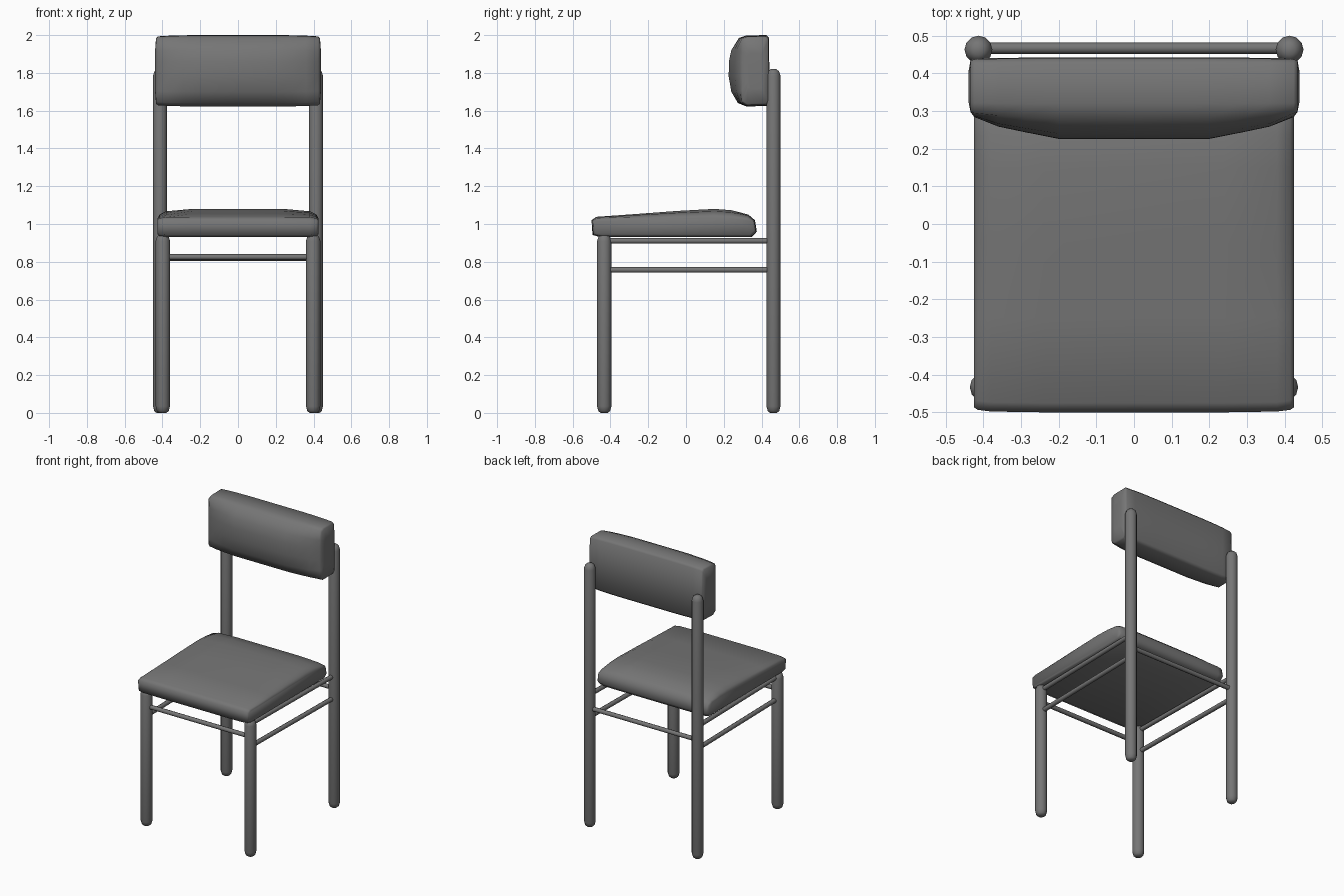
import bpy, math
from mathutils import Vector

if "Cube" in bpy.data.objects:
    bpy.data.objects.remove(bpy.data.objects["Cube"])

grey = bpy.data.materials.new("dark_grey")
grey.diffuse_color = (.18, .18, .18, 1)
grey.use_nodes = True
grey.node_tree.nodes["Principled BSDF"].inputs["Base Color"].default_value = grey.diffuse_color


def make_object(name, verts, faces, angle):
    mesh = bpy.data.meshes.new(name)
    mesh.from_pydata(verts, [], faces)
    mesh.update()
    mesh.materials.append(grey)
    ob = bpy.data.objects.new(name, mesh)
    bpy.context.collection.objects.link(ob)
    bpy.ops.object.select_all(action='DESELECT')
    ob.select_set(True)
    bpy.context.view_layer.objects.active = ob
    bpy.ops.object.mode_set(mode='EDIT')
    bpy.ops.mesh.select_all(action='SELECT')
    bpy.ops.mesh.normals_make_consistent(inside=False)
    bpy.ops.object.mode_set(mode='OBJECT')
    bpy.ops.object.shade_smooth_by_angle(angle=math.radians(angle))
    return ob


def loft(name, rings, angle=50):
    """Skin equal-length closed rings and cap both ends."""
    n = len(rings[0])
    verts = [v for r in rings for v in r]
    faces = [(i * n + j, i * n + (j + 1) % n, (i + 1) * n + (j + 1) % n, (i + 1) * n + j)
             for i in range(len(rings) - 1) for j in range(n)]
    faces += [tuple(range(n)), tuple(range(len(verts) - n, len(verts)))]
    return make_object(name, verts, faces, angle)


def rod(name, start, end, profile, sides):
    """Round bar; profile holds (distance from start, radius) pairs."""
    axis = (Vector(end) - Vector(start)).normalized()
    turn = axis.to_track_quat('Z', 'Y')
    step = 2 * math.pi / sides
    rings = [[Vector(start) + turn @ Vector((r * math.cos(k * step), r * math.sin(k * step), d))
              for k in range(sides)] for d, r in profile]
    return loft(name, rings)


def leg(name, x, y, height, r):
    prof = [(0, r * .5), (.01, r * .82), (.035, r), (height - .035, r),
            (height - .012, r * .8), (height, r * .4)]
    rod(name, (x, y, 0), (x, y, height), prof, 12)


def rail(name, start, end):
    length = (Vector(end) - Vector(start)).length
    rod(name, start, end, [(0, .015), (length, .015)], 8)


def mirrored(stations):
    return [(-t[0], *t[1:]) for t in stations] + list(reversed(stations[:-1]))


# Legs and side rails
for side, s in (("left", -1), ("right", 1)):
    leg(f"front_leg_{side}", s * .398, -.433, .945, .038)
    leg(f"back_leg_{side}", s * .413, .463, 1.82, .037)
    for level, z in (("lower", .757), ("upper", .911)):
        rail(f"side_rail_{level}_{side}", (s * .398, -.433, z), (s * .413, .463, z))

# Front and back rails
rail("front_rail", (-.40, -.433, .825), (.40, -.433, .825))
rail("back_rail", (-.41, .467, .82), (.41, .467, .82))

# Seat cushion: side profile (y, z), crown flattening toward the sides
seat_profile = [(-.46, .932), (-.495, .942), (-.5, 1.02), (-.475, 1.038), (-.25, 1.054),
                (-.05, 1.069), (.15, 1.08), (.24, 1.073), (.33, 1.05), (.365, 1.02),
                (.375, .96), (.35, .932)]
seat_stations = [(.425, .97, .25, .012), (.415, .985, .5, .004), (.38, .995, .75, 0),
                 (.24, 1, 1, 0), (0, 1, 1, 0)]
rings = []
for x, scale, crown, inset in mirrored(seat_stations):
    ring = []
    for y, z in seat_profile:
        z2 = 1.03 + (z - 1.03) * crown if z > 1.03 else z
        z2 += inset * (.99 - z2) / .06
        ring.append((x, -.06 + (y + .06) * scale, z2))
    rings.append(ring)
loft("seat", rings, 80)

# Backrest cushion: side profile (y, z), front bulge fading toward the domed ends
back_profile = [(.425, 1.625), (.32, 1.622), (.275, 1.64), (.24, 1.70), (.226, 1.78),
                (.227, 1.86), (.24, 1.92), (.28, 1.985), (.32, 1.998), (.425, 2.0),
                (.44, 1.985), (.442, 1.64)]
back_stations = [(.44, 0, .5), (.434, .05, .92), (.424, .2, .965), (.36, .55, .985),
                 (.29, .75, .995), (.2, 1, 1), (0, 1, 1)]
rings = []
for x, bulge, scale in mirrored(back_stations):
    ring = []
    for y, z in back_profile:
        y2 = .295 + (y - .295) * bulge if y < .295 else y
        ring.append((x, .36 + (y2 - .36) * scale, 1.81 + (z - 1.81) * scale))
    rings.append(ring)
loft("backrest", rings, 65)
